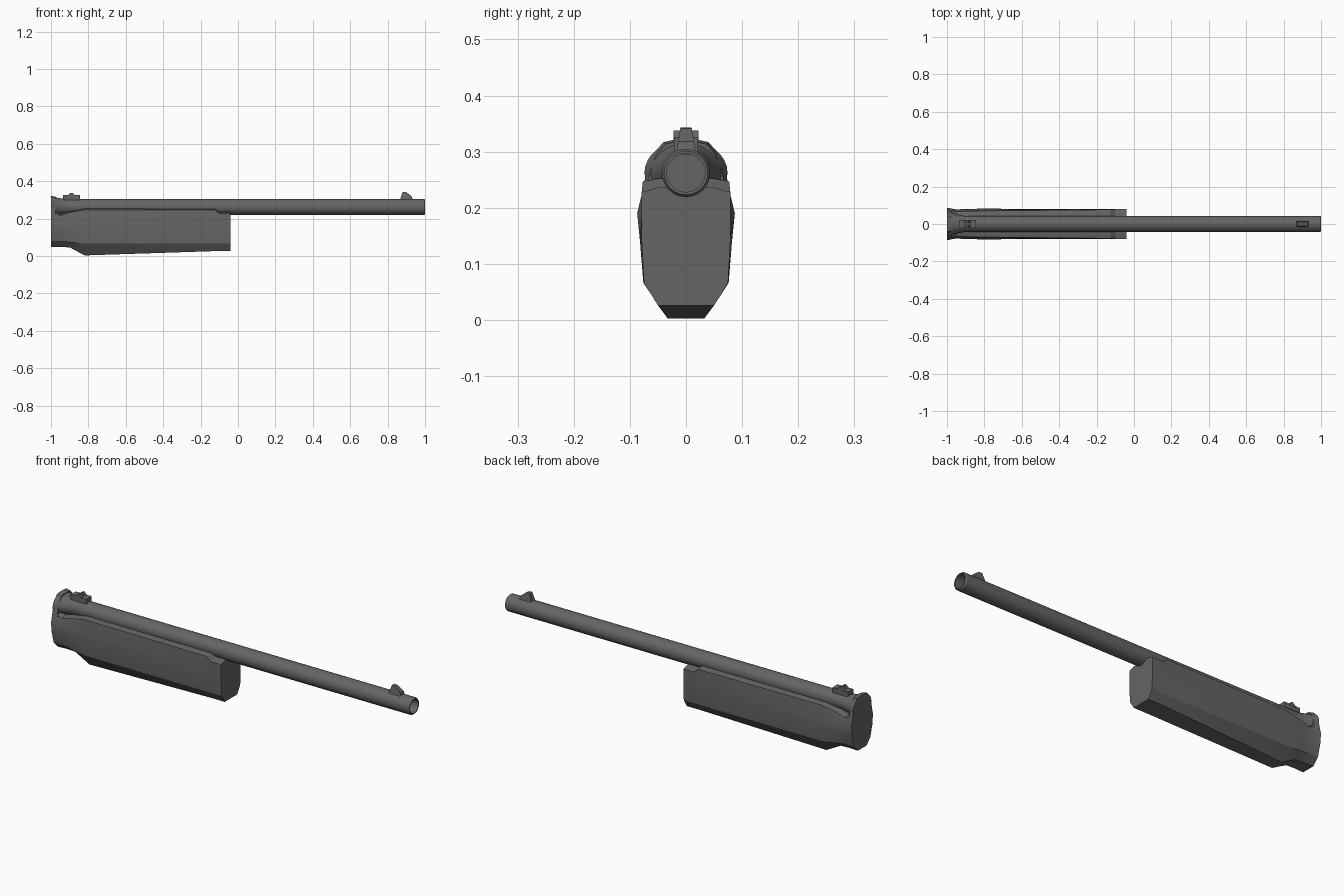
import bpy, bmesh, math

cube = bpy.data.objects.get("Cube")
if cube:
    bpy.data.objects.remove(cube, do_unlink=True)

steel = bpy.data.materials.new("dark_grey")
steel.use_nodes = True
GREY = (0.13, 0.13, 0.133, 1)
steel.diffuse_color = GREY
steel.node_tree.nodes["Principled BSDF"].inputs["Base Color"].default_value = GREY

AXIS_Z = 0.262


def finish(name, bm, angle=30):
    bmesh.ops.recalc_face_normals(bm, faces=bm.faces)
    mesh = bpy.data.meshes.new(name)
    bm.to_mesh(mesh)
    bm.free()
    mesh.materials.append(steel)
    obj = bpy.data.objects.new(name, mesh)
    bpy.context.collection.objects.link(obj)
    bpy.ops.object.select_all(action="DESELECT")
    obj.select_set(True)
    bpy.context.view_layer.objects.active = obj
    bpy.ops.object.shade_smooth_by_angle(angle=math.radians(angle))
    return obj


def loft(name, sections, angle=30):
    """Skin closed (y, z) rings placed along x and cap both ends."""
    bm = bmesh.new()
    rings = [[bm.verts.new((x, y, z)) for y, z in ring] for x, ring in sections]
    for a, b in zip(rings, rings[1:]):
        for i in range(len(a)):
            j = (i + 1) % len(a)
            bm.faces.new((a[i], a[j], b[j], b[i]))
    bm.faces.new(rings[0])
    bm.faces.new(rings[-1])
    return finish(name, bm, angle)


def mirrored(half):
    """Close a half outline, running from top to bottom, across y = 0."""
    return half + [(-y, z) for y, z in reversed(half)]


def circle(ry, rz, n=32):
    turns = [2 * math.pi * i / n for i in range(n)]
    return [(ry * math.cos(t), AXIS_Z + rz * math.sin(t)) for t in turns]


def extrude_profile(name, profile, low_y, high_y):
    """Side profile in (x, z), tapering from low_y to high_y with height."""
    zs = [z for x, z in profile]
    z0, z1 = min(zs), max(zs)
    bm = bmesh.new()
    sides = []
    for s in (-1, 1):
        side = []
        for x, z in profile:
            y = low_y + (high_y - low_y) * (z - z0) / (z1 - z0)
            side.append(bm.verts.new((x, s * y, z)))
        sides.append(side)
        bm.faces.new(side)
    a, b = sides
    for i in range(len(a)):
        j = (i + 1) % len(a)
        bm.faces.new((a[i], a[j], b[j], b[i]))
    return finish(name, bm, 20)


# Barrel with a rounded muzzle and hollow bore
barrel_steps = [(-0.99, 0.043), (0.994, 0.043), (1.0, 0.039),
                (1.0, 0.034), (0.9, 0.034)]
loft("barrel", [(x, circle(r, r)) for x, r in barrel_steps])

# Flared collar where the barrel meets the rear
collar_steps = [(-1.0, 0.074, 0.059), (-0.985, 0.068, 0.055),
                (-0.96, 0.055, 0.048), (-0.93, 0.047, 0.044), (-0.9, 0.042, 0.042)]
loft("barrel_collar", [(x, circle(ry, rz)) for x, ry, rz in collar_steps])

# Forend: half outlines from top centre line down to the keel
rear = [(0.05, 0.25), (0.075, 0.24), (0.087, 0.19), (0.082, 0.14), (0.066, 0.08), (0.035, 0.048)]
neck = [(0.05, 0.225), (0.066, 0.215), (0.076, 0.19), (0.078, 0.14), (0.064, 0.08), (0.032, 0.048)]
waist = [(0.05, 0.238), (0.068, 0.232), (0.076, 0.19), (0.08, 0.14), (0.07, 0.074), (0.032, 0.046)]
belly = [(0.05, 0.253), (0.07, 0.247), (0.076, 0.19), (0.082, 0.14), (0.076, 0.066), (0.033, 0.003)]
front = [(0.05, 0.252), (0.077, 0.247), (0.079, 0.19), (0.079, 0.14), (0.075, 0.066), (0.05, 0.026)]
tip = [(0.05, 0.236), (0.079, 0.228)] + front[2:]
stations = [(-1.0, rear), (-0.95, neck), (-0.9, waist), (-0.82, belly),
            (-0.125, front), (-0.1, tip), (-0.04, tip)]
loft("forend", [(x, mirrored(half)) for x, half in stations], 28)

# Rounded rear plate rising behind the collar
crown = [(0.022, 0.321), (0.04, 0.317), (0.058, 0.297), (0.069, 0.27), (0.076, 0.24), (0.085, 0.19)]
crown_front = [(0.92 * y, z - 0.004) for y, z in crown]
loft("rear_crown", [(-1.0, mirrored(crown)), (-0.975, mirrored(crown_front))])

# Rear sight: base with a raised leaf
base = [(-0.935, 0.295), (-0.935, 0.326), (-0.845, 0.326), (-0.845, 0.295)]
extrude_profile("rear_sight_base", base, 0.021, 0.021)
leaf = [(-0.915, 0.32), (-0.895, 0.338), (-0.885, 0.338), (-0.868, 0.32)]
for side, offset in (("left", 0.014), ("right", -0.014)):
    leaf_obj = extrude_profile("rear_sight_leaf_" + side, leaf, 0.008, 0.008)
    leaf_obj.location.y = offset

# Front sight blade
blade = [(0.865, 0.295), (0.88, 0.343), (0.9, 0.341), (0.93, 0.318), (0.935, 0.295)]
extrude_profile("front_sight", blade, 0.018, 0.01)
